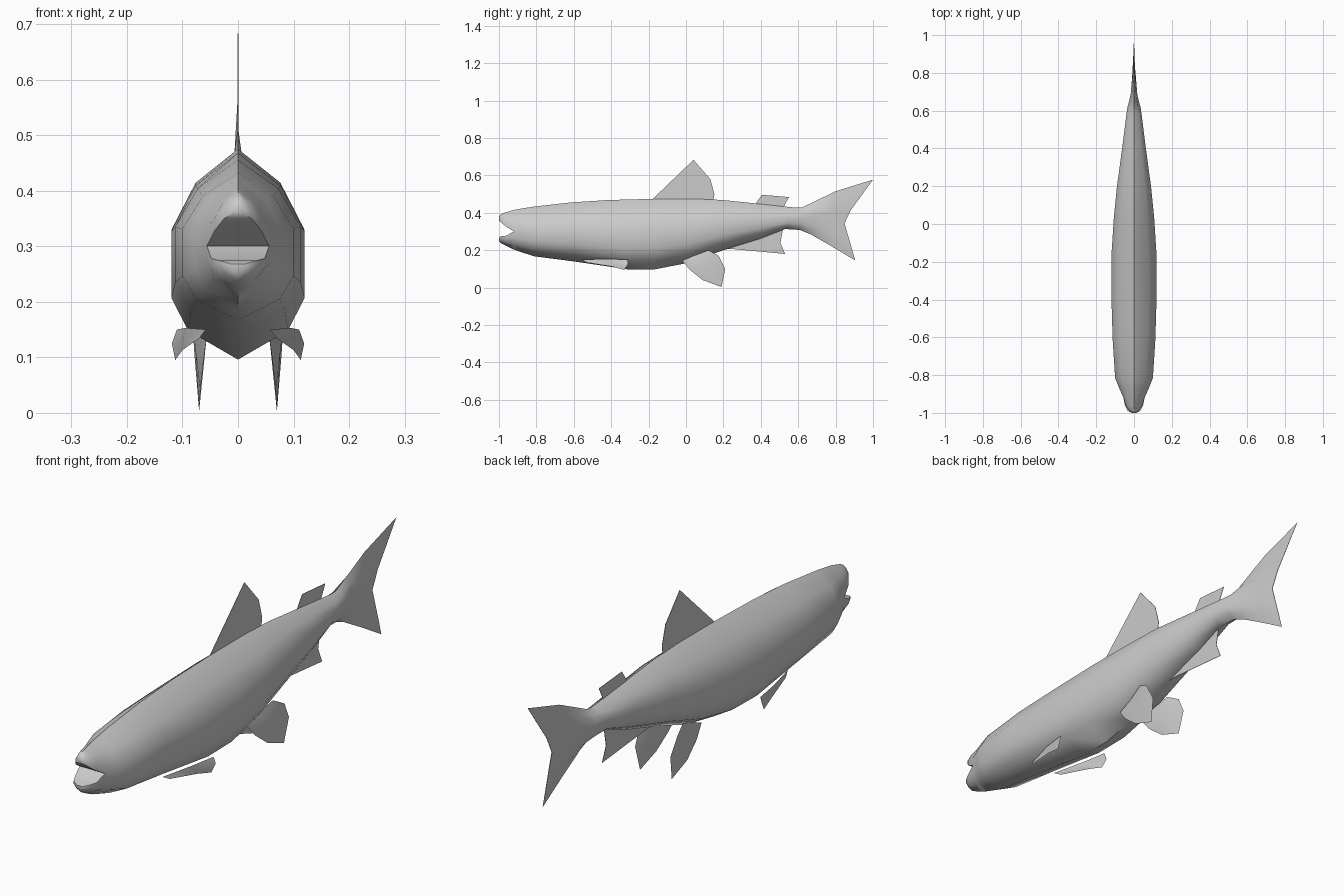
import bpy
import bmesh
from mathutils import Vector

if "Cube" in bpy.data.objects:
    bpy.data.objects.remove(bpy.data.objects["Cube"], do_unlink=True)

grey = bpy.data.materials.new("fish grey")
grey.use_nodes = True
COLOUR = (0.6, 0.6, 0.6, 1)
grey.diffuse_color = COLOUR
grey.node_tree.nodes["Principled BSDF"].inputs["Base Color"].default_value = COLOUR


def finish(name, bm, angle=None):
    """Turn a bmesh into a named object, smooth if an angle is given."""
    bmesh.ops.recalc_face_normals(bm, faces=bm.faces)
    mesh = bpy.data.meshes.new(name)
    bm.to_mesh(mesh)
    bm.free()
    mesh.materials.append(grey)
    obj = bpy.data.objects.new(name, mesh)
    bpy.context.collection.objects.link(obj)
    if angle:
        bpy.ops.object.select_all(action="DESELECT")
        obj.select_set(True)
        bpy.context.view_layer.objects.active = obj
        bpy.ops.object.shade_smooth_by_angle(angle=angle)
    return obj


def loft(bm, a, b):
    n = len(a)
    for i in range(n):
        j = (i + 1) % n
        bm.faces.new((a[i], a[j], b[j], b[i]))


# Body cross-section: (width fraction, height fraction), top to belly
HALF = [(0, 1), (.64, .84), (1, .62), (1, .46), (1, .3), (.75, .14), (0, 0)]
SECTION = HALF + [(-w, h) for w, h in HALF[-2:0:-1]]

# Stations: y at top, z top, y at bottom, z bottom, half width, notch depth
STATIONS = [
    (-.92, .415, -.92, .203, .056, 0),
    (-.87, .424, -.87, .186, .078, 0),
    (-.82, .432, -.81, .167, .1, 0),
    (-.62, .455, -.6, .14, .113, 0),
    (-.42, .468, -.3, .096, .12, 0),
    (-.15, .475, -.17, .097, .119, 0),
    (.05, .475, 0, .13, .107, 0),
    (.2, .468, .2, .2, .09, 0),
    (.4, .447, .4, .262, .063, 0),
    (.59, .427, .53, .313, .042, 0),
    (.62, .428, .61, .308, .035, 0),
    (.69, .462, .67, .283, .018, 0),
    (.8, .515, .78, .22, .01, .02),
    (1, .577, .905, .145, .001, .11),
]


def station(bm, yt, zt, yb, zb, w, notch):
    ring = []
    for x, f in SECTION:
        y = yb + (yt - yb) * f - notch * (1 - abs(2 * f - 1))
        ring.append(bm.verts.new((x * w, y, zb + (zt - zb) * f)))
    return ring


# Body and forked tail as one loft
bm = bmesh.new()
rings = [station(bm, *s) for s in STATIONS]
for a, b in zip(rings, rings[1:]):
    loft(bm, a, b)
tail = rings[-1]
bm.faces.new((tail[0], tail[1], tail[11]))
for i in range(1, 5):
    bm.faces.new((tail[i], tail[i + 1], tail[11 - i], tail[12 - i]))
bm.faces.new((tail[5], tail[6], tail[7]))

# Open mouth: each jaw continues half of the first ring
JAW = [(-1, 0), (-1, .3), (-.64, .7), (0, 1), (.64, .7), (1, .3), (1, 0)]


def jaw(start, side, rows):
    """Rows: y, z of the outer edge, z of the lip, half width."""
    last = start
    for y, edge, lip, w in rows:
        ring = [bm.verts.new((side * x * w, y, lip + (edge - lip) * h))
                for x, h in JAW]
        loft(bm, last, ring)
        last = ring
    bm.faces.new(last)


head = rings[0]
jaw(head[9:] + head[:4], 1,
    [(-.965, .402, .328, .042), (-.99, .392, .35, .025), (-1, .38, .358, .01)])
jaw(head[3:10], -1,
    [(-.96, .222, .278, .048), (-.99, .238, .274, .033), (-1, .25, .268, .013)])
finish("fish_body", bm, 1.0)


def flat_fin(name, outline):
    """Thin upright fin on the centre line, outline in (y, z)."""
    bm = bmesh.new()
    sides = [[bm.verts.new((x, y, z)) for y, z in outline]
             for x in (-.0008, .0008)]
    loft(bm, *sides)
    for side in sides:
        bm.faces.new(side)
    finish(name, bm)


flat_fin("dorsal_fin", [(-.18, .472), (.04, .683), (.13, .58), (.152, .5),
                        (.145, .46)])
flat_fin("adipose_fin", [(.36, .43), (.405, .496), (.55, .484), (.52, .425)])
flat_fin("anal_fin", [(.17, .2), (.24, .207), (.53, .18), (.505, .24),
                      (.52, .32), (.4, .28)])


def paired_fin(name, outline, thickness):
    """Lens-shaped blade from a 3D outline, made for both sides."""
    for label, s in (("left", 1), ("right", -1)):
        bm = bmesh.new()
        rim = [bm.verts.new((s * x, y, z)) for x, y, z in outline]
        centre = sum((v.co for v in rim), Vector()) / len(rim)
        for d in (-thickness, thickness):
            hub = bm.verts.new(centre + Vector((d, 0, 0)))
            for i, v in enumerate(rim):
                bm.faces.new((v, rim[(i + 1) % len(rim)], hub))
        finish(label + "_" + name, bm, 0.8)


paired_fin("pelvic_fin", [(.055, -.02, .145), (.062, .02, .095),
                          (.068, .09, .04), (.07, .19, .003), (.078, .21, .1),
                          (.083, .175, .17), (.07, .12, .2), (.055, .04, .17)], .009)
paired_fin("pectoral_fin", [(.058, -.56, .15), (.07, -.53, .134),
                            (.1, -.4, .113), (.113, -.33, .095),
                            (.119, -.31, .125), (.11, -.312, .15),
                            (.095, -.42, .153)], .004)
